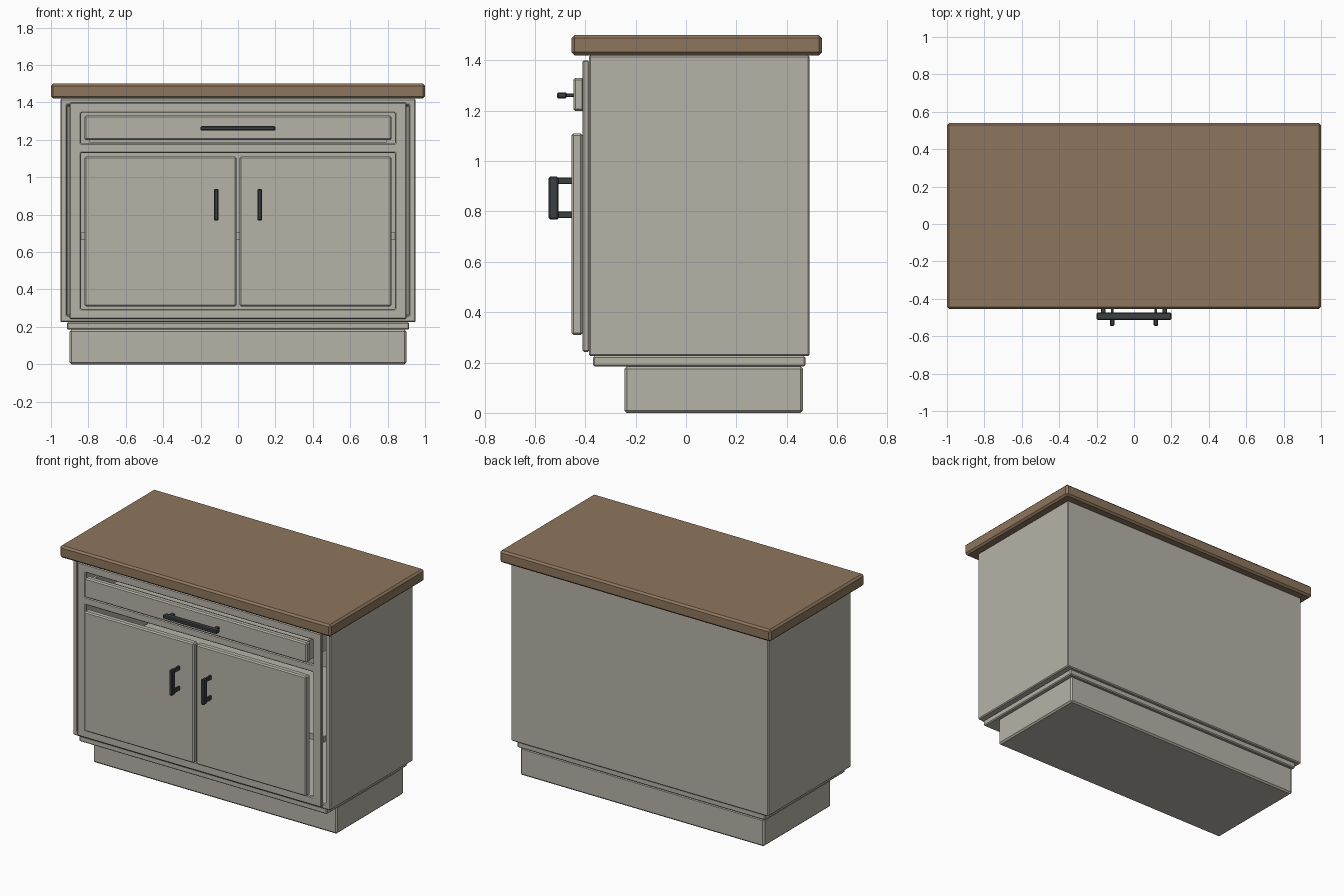
import bpy, bmesh
from mathutils import Vector

if "Cube" in bpy.data.objects:
    bpy.data.objects.remove(bpy.data.objects["Cube"])


def material(name, rgb):
    m = bpy.data.materials.new(name)
    m.diffuse_color = (*rgb, 1)
    m.use_nodes = True
    m.node_tree.nodes["Principled BSDF"].inputs["Base Color"].default_value = m.diffuse_color
    return m


PAINT = material("painted_wood", (0.47, 0.45, 0.39))
WOOD = material("brown_wood", (0.27, 0.18, 0.11))
METAL = material("dark_metal", (0.045, 0.05, 0.055))


def finish(bm, name, mat, bevel):
    bmesh.ops.recalc_face_normals(bm, faces=bm.faces)
    me = bpy.data.meshes.new(name)
    bm.to_mesh(me)
    bm.free()
    me.materials.append(mat)
    ob = bpy.data.objects.new(name, me)
    bpy.context.collection.objects.link(ob)
    if bevel:
        mod = ob.modifiers.new("Chamfer", 'BEVEL')
        mod.width = bevel
        mod.segments = 1
        mod.limit_method = 'ANGLE'
    return ob


def box(name, x, y, z, mat=PAINT, bevel=0.006, open_dir=None, wall=0.05):
    """Chamfered box from ranges; open_dir hollows it out through that side."""
    bm = bmesh.new()
    bmesh.ops.create_cube(bm, size=1)
    size = Vector((x[1] - x[0], y[1] - y[0], z[1] - z[0]))
    mid = Vector((x[0] + x[1], y[0] + y[1], z[0] + z[1])) / 2
    for v in bm.verts:
        v.co = v.co * size + mid
    if open_dir:
        d = Vector(open_dir)
        bm.normal_update()
        face = max(bm.faces, key=lambda f: f.normal.dot(d))
        bmesh.ops.inset_individual(bm, faces=[face], thickness=wall)
        depth = abs(size.dot(d)) - wall
        inner = bmesh.ops.extrude_discrete_faces(bm, faces=[face])["faces"][0]
        bmesh.ops.translate(bm, verts=inner.verts, vec=-d * depth)
    return finish(bm, name, mat, bevel)


def face_frame(name, xs, zs, holes, y_front, y_back):
    """Flat grid with cells left out, thickened towards the back."""
    bm = bmesh.new()
    grid = [[bm.verts.new((x, y_front, z)) for z in zs] for x in xs]
    for i in range(len(xs) - 1):
        for j in range(len(zs) - 1):
            if (i, j) not in holes:
                bm.faces.new((grid[i][j], grid[i + 1][j],
                              grid[i + 1][j + 1], grid[i][j + 1]))
    ext = bmesh.ops.extrude_face_region(bm, geom=bm.faces[:], use_keep_orig=True)
    moved = [g for g in ext["geom"] if isinstance(g, bmesh.types.BMVert)]
    bmesh.ops.translate(bm, verts=moved, vec=(0, y_back - y_front, 0))
    return finish(bm, name, PAINT, 0.005)


# Countertop, carcass and base
box("countertop", (-1, 1), (-0.455, 0.54), (1.42, 1.5), WOOD, 0.012)
box("carcass", (-0.95, 0.95), (-0.385, 0.49), (0.225, 1.42),
    open_dir=(0, -1, 0))
box("base_slab", (-0.915, 0.915), (-0.37, 0.475), (0.185, 0.225))
box("toe_kick", (-0.9, 0.9), (-0.245, 0.465), (0, 0.185), bevel=0.01)

# Face frame with drawer and door openings
face_frame("face_frame", (-0.9, -0.84, 0.84, 0.9),
           (0.242, 0.295, 1.13, 1.18, 1.345, 1.4),
           {(1, 1), (1, 3)}, -0.41, -0.385)

# Interior shelf
box("shelf", (-0.9, 0.9), (-0.385, 0.44), (0.665, 0.705), bevel=0)

# Drawer front and open-topped tray
box("drawer_front", (-0.82, 0.82), (-0.447, -0.405), (1.198, 1.33), bevel=0.008)
box("drawer_tray", (-0.795, 0.795), (-0.405, 0.4), (1.187, 1.32),
    bevel=0, open_dir=(0, 0, 1), wall=0.02)

# Drawer pull
box("drawer_pull_bar", (-0.2, 0.2), (-0.512, -0.474), (1.249, 1.273), METAL, 0.005)
for s, side in ((-1, "left"), (1, "right")):
    px = 0.165 * s
    box(f"drawer_pull_post_{side}", (px - 0.012, px + 0.012), (-0.48, -0.44),
        (1.255, 1.268), METAL, 0.002)

    # Door and its pull
    box(f"door_{side}", sorted((0.008 * s, 0.82 * s)), (-0.455, -0.41),
        (0.31, 1.11), bevel=0.008)
    hx = 0.117 * s
    box(f"door_pull_bar_{side}", (hx - 0.012, hx + 0.012), (-0.545, -0.507),
        (0.768, 0.938), METAL, 0.005)
    for pz, level in ((0.786, "lower"), (0.921, "upper")):
        box(f"door_pull_post_{side}_{level}", (hx - 0.007, hx + 0.007),
            (-0.512, -0.45), (pz - 0.013, pz + 0.013), METAL, 0.002)
